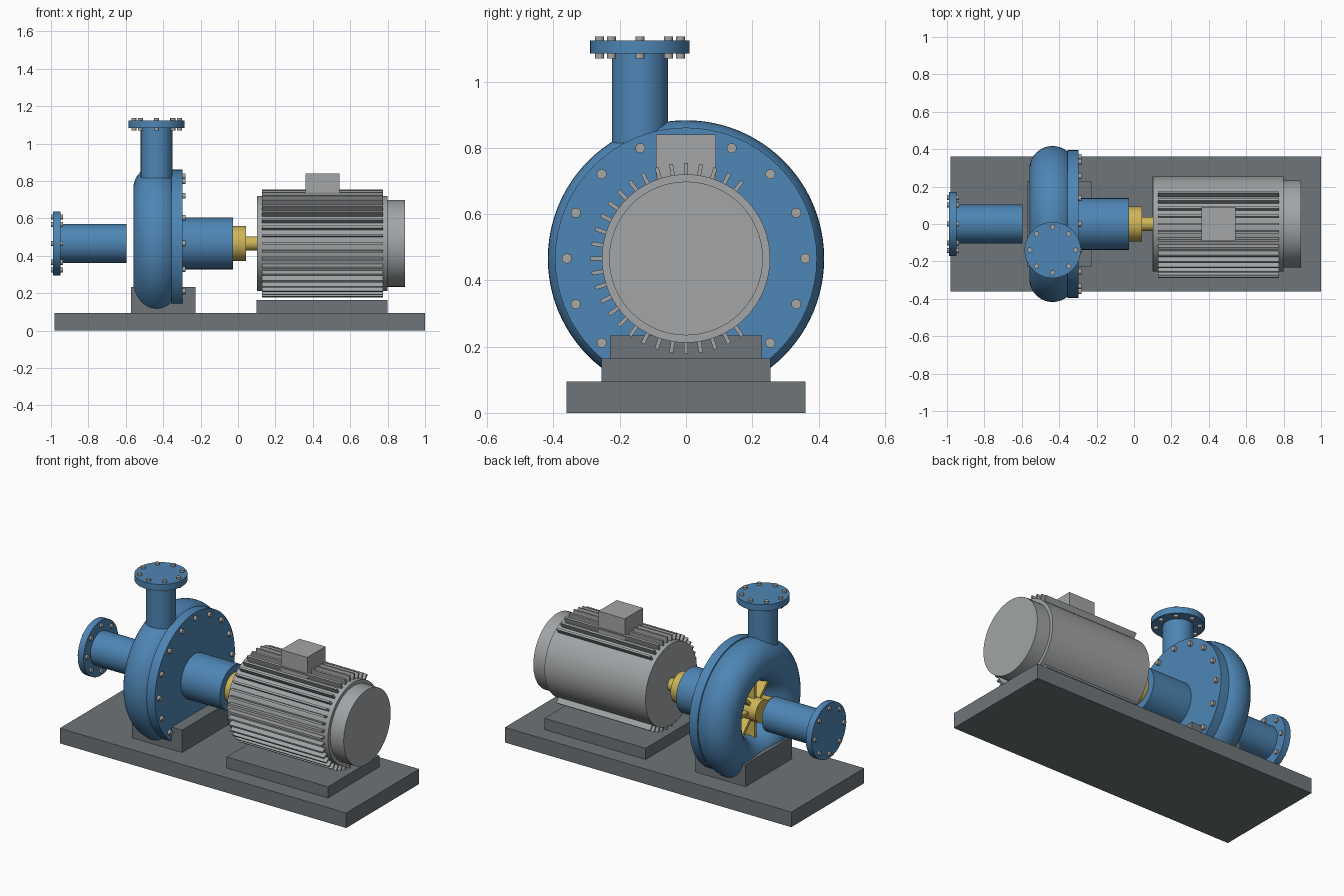
import bpy, bmesh, math
from mathutils import Matrix, Vector

if "Cube" in bpy.data.objects:
    bpy.data.objects.remove(bpy.data.objects["Cube"])

AXIS_Z = 0.466      # height of the shaft line
PUMP_X = -0.435     # centre plane of the casing
OUT_Y = -0.139      # discharge pipe offset


def material(name, rgb):
    m = bpy.data.materials.new(name)
    m.diffuse_color = (*rgb, 1)
    m.use_nodes = True
    m.node_tree.nodes["Principled BSDF"].inputs["Base Color"].default_value = m.diffuse_color
    return m


BLUE = material("pump_blue", (0.076, 0.236, 0.46))
GREY = material("motor_grey", (0.36, 0.375, 0.385))
STEEL = material("bolt_steel", (0.39, 0.385, 0.37))
DARK = material("base_grey", (0.155, 0.178, 0.188))
BRASS = material("brass_yellow", (0.62, 0.46, 0.095))


def finish(name, bm, mat):
    mesh = bpy.data.meshes.new(name)
    bmesh.ops.recalc_face_normals(bm, faces=bm.faces)
    bm.to_mesh(mesh)
    bm.free()
    mesh.materials.append(mat)
    obj = bpy.data.objects.new(name, mesh)
    bpy.context.collection.objects.link(obj)
    bpy.ops.object.select_all(action='DESELECT')
    obj.select_set(True)
    bpy.context.view_layer.objects.active = obj
    bpy.ops.object.shade_smooth_by_angle(angle=math.radians(35))
    return obj


def add_box(bm, lo, hi, turn=Matrix()):
    lo, hi = Vector(lo), Vector(hi)
    m = turn @ Matrix.Translation((lo + hi) / 2) @ Matrix.Diagonal((*(hi - lo), 1))
    bmesh.ops.create_cube(bm, size=1, matrix=m)


def add_cyl(bm, a, b, r, segs=64):
    a, b = Vector(a), Vector(b)
    rot = (b - a).to_track_quat('Z', 'Y').to_matrix().to_4x4()
    bmesh.ops.create_cone(bm, cap_ends=True, segments=segs, radius1=r, radius2=r,
                          depth=(b - a).length, matrix=Matrix.Translation((a + b) / 2) @ rot)


def box(name, lo, hi, mat):
    bm = bmesh.new()
    add_box(bm, lo, hi)
    finish(name, bm, mat)


def shaft_cyl(name, x0, x1, r, mat):
    bm = bmesh.new()
    add_cyl(bm, (x0, 0, AXIS_Z), (x1, 0, AXIS_Z), r)
    finish(name, bm, mat)


def upright_cyl(name, z0, z1, r, mat):
    bm = bmesh.new()
    add_cyl(bm, (PUMP_X, OUT_Y, z0), (PUMP_X, OUT_Y, z1), r)
    finish(name, bm, mat)


def bolt_ring(name, count, ring, r, t0, t1, along_x=True):
    bm = bmesh.new()
    for i in range(count):
        a = math.tau * i / count
        c, s = ring * math.cos(a), ring * math.sin(a)
        if along_x:
            add_cyl(bm, (t0, c, AXIS_Z + s), (t1, c, AXIS_Z + s), r, 16)
        else:
            add_cyl(bm, (PUMP_X + c, OUT_Y + s, t0), (PUMP_X + c, OUT_Y + s, t1), r, 16)
    finish(name, bm, STEEL)


# Base and pedestals
box("base_plate", (-0.98, -0.36, 0), (1.0, 0.36, 0.094), DARK)
box("motor_pedestal", (0.1, -0.255, 0.094), (0.8, 0.255, 0.164), DARK)
box("pump_pedestal", (-0.573, -0.23, 0.094), (-0.226, 0.23, 0.234), DARK)

# Ring-shaped casing: a circle swept round the shaft line
bm = bmesh.new()
prof = [bm.verts.new((PUMP_X + 0.125 * math.cos(math.tau * i / 40), 0,
                      AXIS_Z + 0.292 + 0.125 * math.sin(math.tau * i / 40))) for i in range(40)]
edges = [bm.edges.new((prof[i], prof[(i + 1) % 40])) for i in range(40)]
bmesh.ops.spin(bm, geom=prof + edges, cent=(PUMP_X, 0, AXIS_Z), axis=(1, 0, 0),
               angle=math.tau, steps=96, use_merge=True)
bmesh.ops.remove_doubles(bm, verts=bm.verts, dist=1e-5)
finish("volute_casing", bm, BLUE)

# Back cover and bearing housing
shaft_cyl("casing_cover", -0.355, -0.298, 0.395, BLUE)
bolt_ring("cover_bolts", 16, 0.36, 0.015, -0.31, -0.281)
shaft_cyl("bearing_housing", -0.3, -0.028, 0.138, BLUE)

# Inlet
shaft_cyl("inlet_pipe", -0.96, -0.597, 0.104, BLUE)
shaft_cyl("inlet_flange", -0.988, -0.948, 0.171, BLUE)
bolt_ring("inlet_bolts", 8, 0.142, 0.0135, -1.0, -0.936)

# Discharge
upright_cyl("discharge_pipe", 0.815, 1.09, 0.085, BLUE)
upright_cyl("discharge_flange", 1.084, 1.1235, 0.15, BLUE)
bolt_ring("discharge_bolts", 8, 0.122, 0.0135, 1.069, 1.136, along_x=False)

# Impeller seen through the casing eye
shaft_cyl("impeller_hub", -0.53, -0.35, 0.07, BRASS)
bm = bmesh.new()
for i in range(8):
    turn = Matrix.Translation((0, 0, AXIS_Z)) @ Matrix.Rotation(math.tau * i / 8, 4, 'X')
    add_box(bm, (-0.48, -0.01, 0.05), (-0.39, 0.01, 0.24), turn)
finish("impeller_blades", bm, BRASS)

# Coupling and motor shaft
shaft_cyl("coupling", -0.03, 0.042, 0.093, BRASS)
shaft_cyl("motor_shaft", 0.04, 0.105, 0.038, BRASS)

# Motor
shaft_cyl("motor_body", 0.102, 0.8, 0.254, GREY)
shaft_cyl("fan_cover", 0.79, 0.893, 0.232, GREY)
box("terminal_box", (0.36, -0.09, 0.68), (0.542, 0.09, 0.84), GREY)

# Cooling fins on the front side, wrapping slightly past top and bottom
bm = bmesh.new()
for k in range(-14, 15):
    turn = Matrix.Translation((0, 0, AXIS_Z)) @ Matrix.Rotation(math.radians(90 + 9 * k), 4, 'X')
    add_box(bm, (0.127, -0.006, 0.24), (0.775, 0.006, 0.288), turn)
finish("cooling_fins", bm, GREY)
